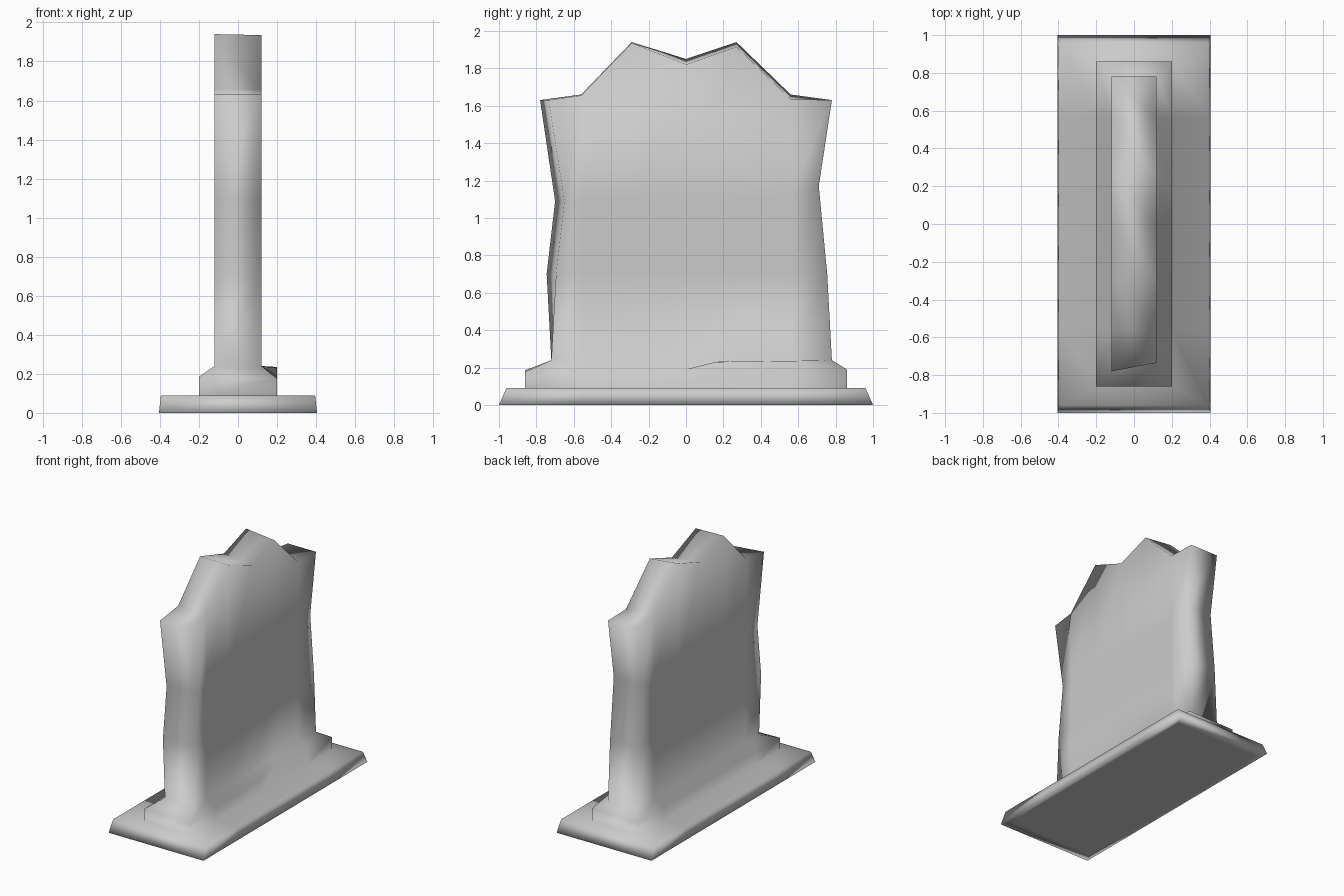
import bpy, bmesh

if "Cube" in bpy.data.objects:
    bpy.data.objects.remove(bpy.data.objects["Cube"])

MID = [-0.56, -0.29, 0.0, 0.27, 0.56]      # inner columns shared by every ring
bm = bmesh.new()


def ring(w, z, left, right, mid=MID):
    """Loop of 14 points: +x side front to back, then -x side back to front.
    z and left are (+x value, -x value); each z may be a number or a list of 7."""
    sides = []
    for s, sx in enumerate((1, -1)):
        ys = [left[s]] + (mid if sx > 0 else MID) + [right]
        zs = z[s] if isinstance(z[s], list) else [z[s]] * 7
        sides.append([bm.verts.new((sx * w, y, h)) for y, h in zip(ys, zs)])
    return sides[0] + sides[1][::-1]


def bridge(a, b):
    n = len(a)
    for i in range(n):
        j = (i + 1) % n
        bm.faces.new((a[i], a[j], b[j], b[i]))


def cap(r):
    for j in range(6):
        bm.faces.new((r[j], r[j + 1], r[12 - j], r[13 - j]))


# plinth, stepped block with uneven rim, then the irregular slab
rim = [0.175, 0.18, 0.18, 0.19, 0.23, 0.235, 0.19]
mid_row = [1.09, 1.1, 1.1, 1.1, 1.1, 1.12, 1.17]
top_back = [1.63, 1.66, 1.94, 1.85, 1.94, 1.66, 1.63]
top_front = [1.63, 1.655, 1.935, 1.82, 1.915, 1.635, 1.63]
rings = [
    ring(0.36, (0, 0), (-0.92, -0.92), 0.92),
    ring(0.405, (0, 0), (-1, -1), 1),
    ring(0.395, (0.09, 0.09), (-0.96, -0.96), 0.96),
    ring(0.20, (0.09, 0.09), (-0.86, -0.86), 0.86),
    ring(0.20, (rim, 0.185), (-0.86, -0.86), 0.86, [-0.56, -0.29, 0.0, 0.16, 0.56]),
    ring(0.12, (0.24, 0.24), (-0.72, -0.72), 0.78),
    ring(0.12, (0.70, 0.70), (-0.695, -0.745), 0.755),
    ring(0.12, (mid_row, mid_row), (-0.65, -0.70), 0.71),
    ring(0.12, (top_front, top_back), (-0.735, -0.78), 0.78),
]
for a, b in zip(rings, rings[1:]):
    bridge(a, b)
cap(rings[0])
cap(rings[-1])
bmesh.ops.recalc_face_normals(bm, faces=bm.faces)
for f in bm.faces:
    f.smooth = True

mesh = bpy.data.meshes.new("stone_slab_on_plinth")
bm.to_mesh(mesh)
bm.free()
obj = bpy.data.objects.new("stone_slab_on_plinth", mesh)
bpy.context.collection.objects.link(obj)
